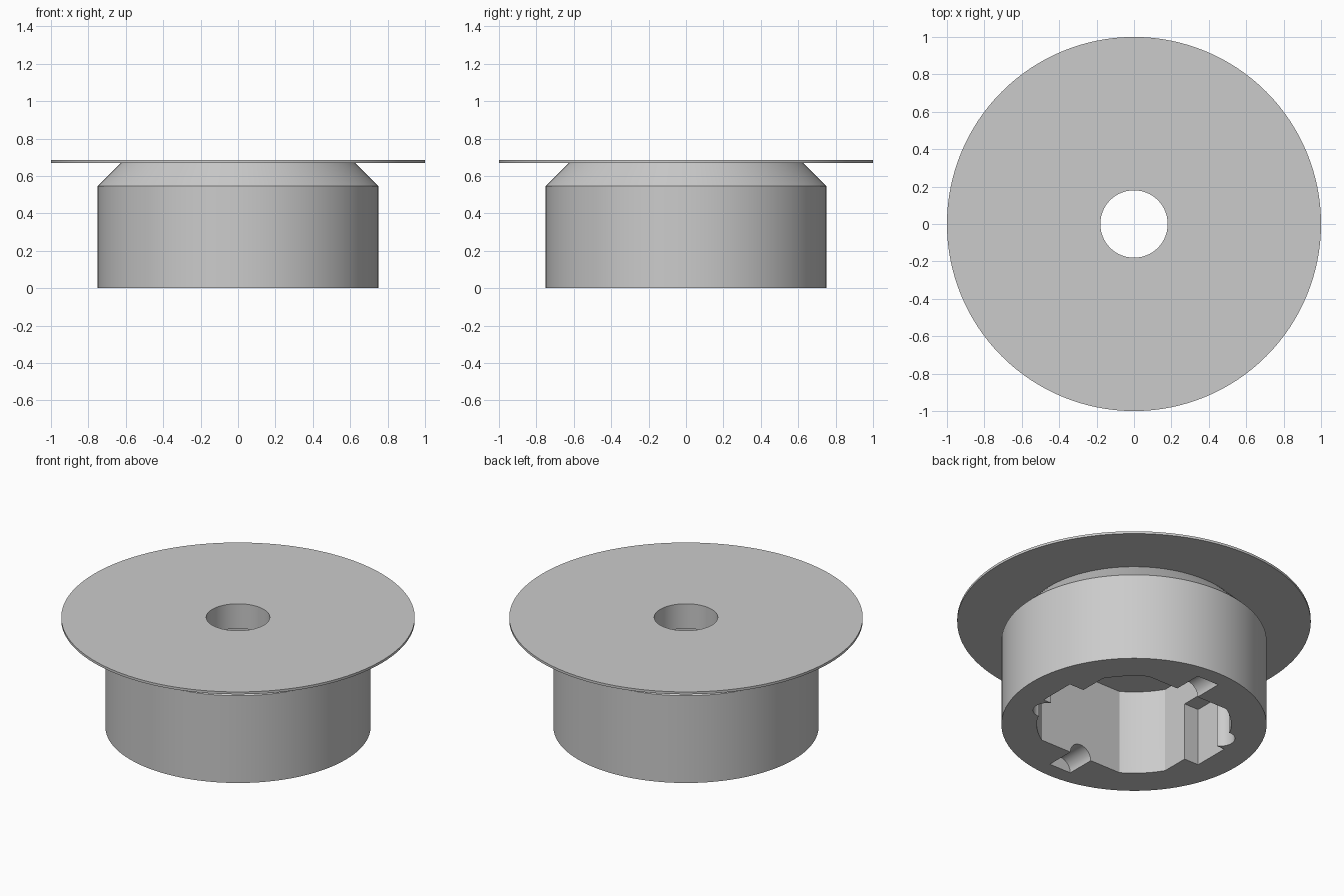
import bpy, bmesh, math
from mathutils import Matrix, Vector

if "Cube" in bpy.data.objects:
    bpy.data.objects.remove(bpy.data.objects["Cube"])

grey = bpy.data.materials.new("light_grey")
grey.use_nodes = True
grey.diffuse_color = (0.6, 0.6, 0.6, 1)
grey.node_tree.nodes["Principled BSDF"].inputs["Base Color"].default_value = (0.6, 0.6, 0.6, 1)

SEGMENTS = 128
CAVITY_TOP = 0.53


def finish(name, bm):
    bmesh.ops.recalc_face_normals(bm, faces=bm.faces)
    mesh = bpy.data.meshes.new(name)
    bm.to_mesh(mesh)
    bm.free()
    mesh.materials.append(grey)
    obj = bpy.data.objects.new(name, mesh)
    bpy.context.collection.objects.link(obj)
    return obj


def revolve(name, profile):
    """Closed (radius, height) profile turned around z."""
    bm = bmesh.new()
    rings = []
    for i in range(SEGMENTS):
        a = 2 * math.pi * i / SEGMENTS
        rings.append([bm.verts.new((r * math.cos(a), r * math.sin(a), z)) for r, z in profile])
    n = len(profile)
    for i in range(SEGMENTS):
        a, b = rings[i], rings[(i + 1) % SEGMENTS]
        for j in range(n):
            k = (j + 1) % n
            bm.faces.new((a[j], b[j], b[k], a[k]))
    return finish(name, bm)


def prism(name, outline, top):
    """Upright prism from below the base to the given height."""
    bm = bmesh.new()
    face = bm.faces.new([bm.verts.new((x, y, -0.1)) for x, y in outline])
    ext = bmesh.ops.extrude_face_region(bm, geom=[face])
    verts = [g for g in ext["geom"] if isinstance(g, bmesh.types.BMVert)]
    bmesh.ops.translate(bm, verts=verts, vec=(0, 0, top + 0.1))
    return finish(name, bm)


def circle(cx, cy, r, n=40):
    return [(cx + r * math.cos(2 * math.pi * i / n), cy + r * math.sin(2 * math.pi * i / n))
            for i in range(n)]


# Hub, chamfered shoulder and thin flange around the shaft hole
hub = revolve("flanged_hub", [(0.18, 0), (0.75, 0), (0.75, 0.545), (0.625, 0.67),
                              (1, 0.67), (1, 0.685), (0.18, 0.685)])

# Square socket with corners rounded off by a larger circle
half, radius = 0.47, 0.55
start = math.acos(half / radius)
outline = []
for quarter in range(4):
    for i in range(13):
        a = quarter * math.pi / 2 + start + (math.pi / 2 - 2 * start) * i / 12
        outline.append((radius * math.cos(a), radius * math.sin(a)))
cutters = [prism("socket_cutter", outline, CAVITY_TOP)]

# Side slots, shallower than the socket
cutters.append(prism("slot_cutter", [(-0.57, -0.115), (0.57, -0.115),
                                     (0.57, 0.115), (-0.57, 0.115)], 0.36))

# Round relief pocket beside each slot
for s in (1, -1):
    cutters.append(prism("pocket_cutter", circle(s * 0.475, -s * 0.19, 0.085), CAVITY_TOP))

# Half-round pin groove across the base
bm = bmesh.new()
bmesh.ops.create_cone(bm, cap_ends=True, segments=40, radius1=0.075, radius2=0.075,
                      depth=1.3, matrix=Matrix.Rotation(math.pi / 2, 4, "X"))
cutters.append(finish("pin_groove_cutter", bm))

bpy.context.view_layer.objects.active = hub
hub.select_set(True)
for cutter in cutters:
    cutter.hide_render = True
    mod = hub.modifiers.new(cutter.name, "BOOLEAN")
    mod.operation = "DIFFERENCE"
    mod.solver = "EXACT"
    mod.object = cutter
    bpy.ops.object.modifier_apply(modifier=mod.name)
for cutter in cutters:
    bpy.data.objects.remove(cutter)

bpy.ops.object.shade_smooth_by_angle(angle=math.radians(25))
